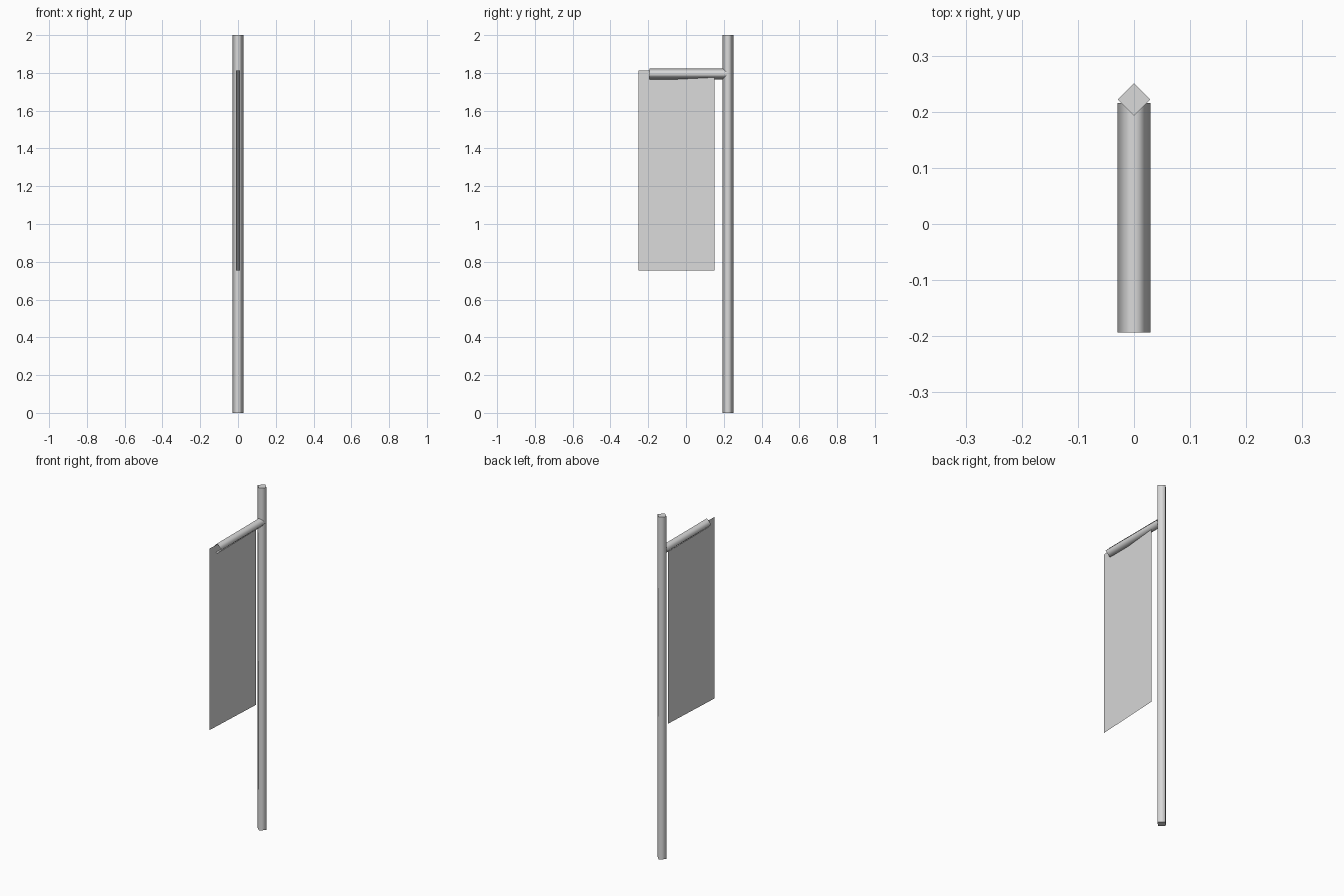
import bpy
import bmesh
from math import pi
from mathutils import Matrix, Vector

cube = bpy.data.objects.get("Cube")
if cube:
    bpy.data.objects.remove(cube, do_unlink=True)

# One plain grey for the whole model
grey = bpy.data.materials.new("plain_grey")
grey.use_nodes = True
grey.diffuse_color = (0.7, 0.7, 0.7, 1)
grey.node_tree.nodes["Principled BSDF"].inputs["Base Color"].default_value = grey.diffuse_color


def finish(name, bm):
    mesh = bpy.data.meshes.new(name)
    bm.to_mesh(mesh)
    bm.free()
    mesh.materials.append(grey)
    obj = bpy.data.objects.new(name, mesh)
    bpy.context.collection.objects.link(obj)
    return obj


def rod(name, radius, length, centre, turn, capped):
    """Four-sided rod, smooth around its sides, with crisp ends."""
    bm = bmesh.new()
    bmesh.ops.create_cone(bm, cap_ends=capped, segments=4, radius1=radius,
                          radius2=radius, depth=length)
    for face in bm.faces:
        face.smooth = abs(face.normal.z) < 0.5
    for edge in bm.edges:
        a, b = edge.verts
        edge.smooth = abs(a.co.z - b.co.z) > 0.01
    bm.transform(Matrix.Translation(centre) @ turn)
    return finish(name, bm)


# Upright pole and the open tube that reaches forward from it
rod("pole", 0.029, 2.0, Vector((0, 0.222, 1.0)), Matrix.Identity(4), True)
rod("crossbar", 0.029, 0.409, Vector((0, 0.0115, 1.795)),
    Matrix.Rotation(pi / 2, 4, "X"), False)

# Thin banner sheet, turned very slightly about the vertical
front, back = Vector((-0.01, -0.251, 0)), Vector((0.01, 0.151, 0))
low, high = Vector((0, 0, 0.753)), Vector((0, 0, 1.813))
bm = bmesh.new()
bm.faces.new([bm.verts.new(p) for p in
              (front + low, back + low, back + high, front + high)])
finish("banner", bm)
